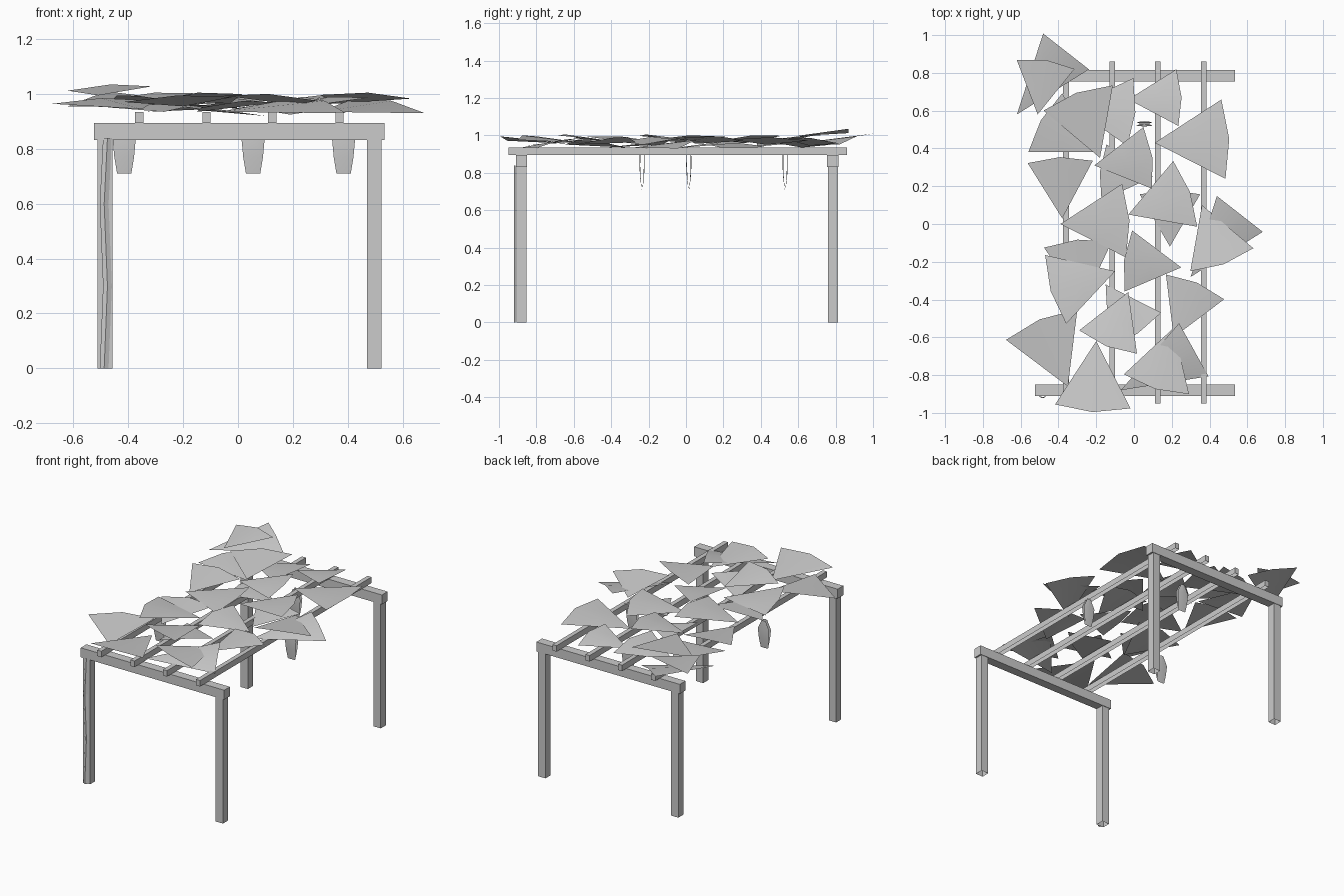
import bpy, math, random

if "Cube" in bpy.data.objects:
    bpy.data.objects.remove(bpy.data.objects["Cube"])

random.seed(4)


def mesh_object(name, verts, faces, smooth=False):
    me = bpy.data.meshes.new(name)
    me.from_pydata(verts, [], faces)
    me.update()
    ob = bpy.data.objects.new(name, me)
    bpy.context.collection.objects.link(ob)
    if smooth:
        for p in me.polygons:
            p.use_smooth = True
    return ob


def box(name, x0, x1, y0, y1, z0, z1, bottom=True):
    v = [(x, y, z) for z in (z0, z1) for x, y in ((x0, y0), (x1, y0), (x1, y1), (x0, y1))]
    f = [(4, 5, 6, 7)] + [(i, (i + 1) % 4, (i + 1) % 4 + 4, i + 4) for i in range(4)]
    if bottom:
        f.append((3, 2, 1, 0))
    mesh_object(name, v, f)


# Timber frame: two post-and-beam ends carrying four rafters (posts and rafters open below)
for end, y in (("front", -0.88), ("back", 0.785)):
    for side, x in (("left", -0.485), ("right", 0.497)):
        box(f"{end}_{side}_post", x - 0.027, x + 0.027, y - 0.027, y + 0.027, 0, 0.84, False)
    box(f"{end}_beam", -0.525, 0.535, y - 0.03, y + 0.03, 0.832, 0.895)
for i, x in enumerate((-0.36, -0.115, 0.125, 0.37)):
    box(f"rafter_{i + 1}", x - 0.015, x + 0.015, -0.95, 0.86, 0.895, 0.935, False)

# Vine stem climbing the front left post
verts, faces = [], []
for i, z in enumerate((0, 0.3, 0.6, 0.84)):
    cx = -0.482 + (0.006 if i % 2 else -0.006)
    verts += [(cx - 0.016, -0.914, z), (cx, -0.920, z), (cx + 0.016, -0.912, z)]
    if i:
        a = 3 * (i - 1)
        faces += [(a, a + 1, a + 4, a + 3), (a + 1, a + 2, a + 5, a + 4)]
mesh_object("vine_stem", verts, faces)


def leaf(name, x, y, heading, size, z):
    """Fan-shaped leaf spreading from its tip, with a raised midrib."""
    narrow = size > 0.43
    spread = math.radians(20 if narrow else 30)
    h = math.radians(heading)
    roll = 0.03 if narrow else random.uniform(-0.015, 0.015)
    verts = [(x, y, z - 0.015)]
    for t in (0.55, 1.0):
        for k in (-1, 0, 1):
            a = h + k * spread
            r = size * t * (1 if k else 0.94)
            dz = -0.015 + 0.025 * t + k * roll * t + (0 if k else 0.015 * t)
            verts.append((x + r * math.cos(a), y + r * math.sin(a), z + dz))
    faces = [(0, 1, 2), (0, 2, 3), (1, 4, 5, 2), (2, 5, 6, 3)]
    mesh_object(name, verts, faces, True)


# Leaf canopy: tip x, tip y, heading, side length, height
leaves = [
    (-.62, .58, 52, .45, .97), (-.51, .58, 81, .31, 1.01), (-.18, .35, 110, .39, .98),
    (-.20, .38, 150, .36, .955), (-.33, .62, -5, .36, .95), (-.03, .66, 2, .30, .96),
    (.11, .43, 3, .42, .965), (-.21, .31, 8, .33, .975), (-.38, .03, 92, .345, .96),
    (-.39, 0, 3, .39, .975), (-.03, .05, 20, .37, .97), (.19, -.12, 90, .32, .94),
    (.36, .10, -70, .355, .98), (.30, -.28, 52, .45, .95), (.25, -.23, 173, .325, .965),
    (.21, -.60, 67, .335, .965), (-.27, -.42, 95, .36, .95), (-.10, -.25, 197, .38, .97),
    (-.03, -.36, 248, .33, .98), (-.15, -.32, 303, .33, .95), (-.20, -.62, 267, .40, .97),
    (.21, -.55, 253, .36, .975), (-.07, -.88, 29, .47, .95), (-.35, -.86, 113, .41, .96),
    (.10, .25, 175, .30, .935),
]
for i, args in enumerate(leaves):
    leaf(f"vine_leaf_{i + 1}", *args)


# Hanging fruit bunches: two bowed sheets closing to a point at the bottom
def bunch(name, x, y):
    verts, faces = [], []
    for s in (-1, 1):
        b = len(verts)
        for z, w, d in ((0.895, 0.014, 0.013), (0.835, 0.042, 0.014), (0.77, 0.036, 0.01), (0.71, 0.026, 0.002)):
            verts += [(x - w, y + s * d * 0.7, z), (x, y + s * d, z), (x + w, y + s * d * 0.7, z)]
        for r in range(3):
            for c in range(2):
                a = b + 3 * r + c
                faces.append((a, a + 3, a + 4, a + 1)[::-s])
    mesh_object(name, verts, faces, True)


for i, (x, y) in enumerate(((-0.415, -0.235), (0.055, 0.53), (0.385, 0.015))):
    bunch(f"fruit_bunch_{i + 1}", x, y)
